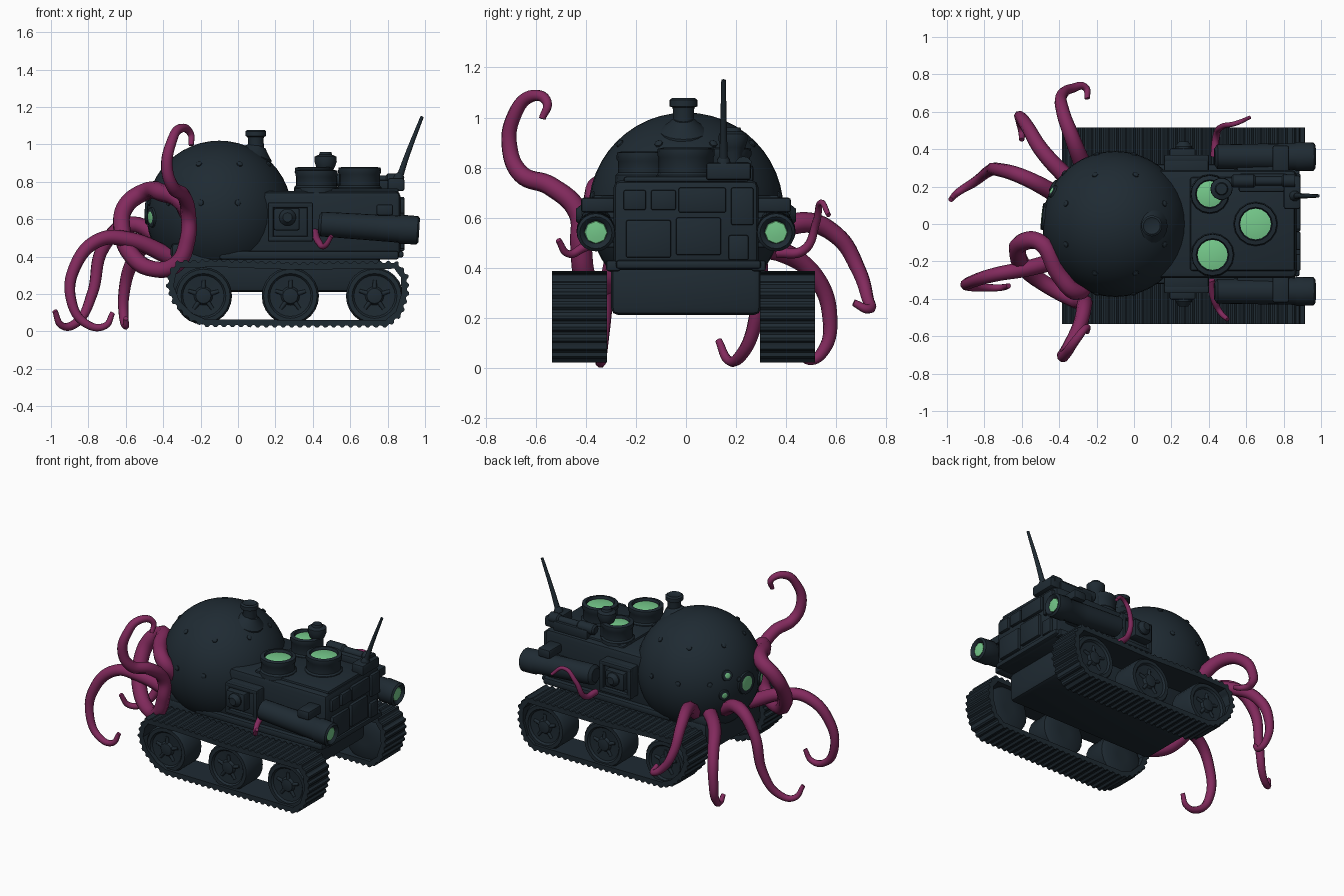
import bpy, bmesh, math
from mathutils import Vector

if "Cube" in bpy.data.objects:
    bpy.data.objects.remove(bpy.data.objects["Cube"], do_unlink=True)


def material(name, rgb):
    m = bpy.data.materials.new(name)
    m.use_nodes = True
    m.diffuse_color = (*rgb, 1)
    m.node_tree.nodes["Principled BSDF"].inputs["Base Color"].default_value = (*rgb, 1)
    return m


SLATE = material("dark slate", (0.0135, 0.0235, 0.0325))
PURPLE = material("tentacle purple", (0.225, 0.023, 0.11))
GREEN = material("glowing green", (0.18, 0.59, 0.26))


def finish(bm, name, mat, angle=35):
    bmesh.ops.recalc_face_normals(bm, faces=bm.faces)
    me = bpy.data.meshes.new(name)
    bm.to_mesh(me)
    bm.free()
    me.materials.append(mat)
    me.polygons.foreach_set("use_smooth", [True] * len(me.polygons))
    me.set_sharp_from_angle(angle=math.radians(angle))
    ob = bpy.data.objects.new(name, me)
    bpy.context.collection.objects.link(ob)
    return ob


def box(name, x, y, z, bevel=0.012):
    """Bevelled box given by its (low, high) range on each axis."""
    bm = bmesh.new()
    bmesh.ops.create_cube(bm, size=1)
    for v in bm.verts:
        v.co = Vector([(r[0] + r[1]) / 2 + c * (r[1] - r[0]) for r, c in zip((x, y, z), v.co)])
    bmesh.ops.bevel(bm, geom=bm.edges[:], offset=bevel, segments=2, affect='EDGES', profile=0.5)
    return finish(bm, name, SLATE)


def lathe(name, loc, axis, profile, mat=SLATE, sides=20):
    """Turn (radius, height) points about an axis, closing both ends."""
    rot = Vector((0, 0, 1)).rotation_difference(Vector(axis))
    bm = bmesh.new()
    rings = []
    for r, h in profile:
        rings.append([bm.verts.new(Vector(loc) + rot @ Vector(
            (r * math.cos(math.tau * i / sides), r * math.sin(math.tau * i / sides), h)))
            for i in range(sides)])
    for a, b in zip(rings, rings[1:]):
        for i in range(sides):
            j = (i + 1) % sides
            bm.faces.new((a[i], a[j], b[j], b[i]))
    bm.faces.new(rings[0])
    bm.faces.new(rings[-1])
    return finish(bm, name, mat)


def tube(name, points, r0, r1, mat, power=1.0):
    """Tapered tube through a few points."""
    cu = bpy.data.curves.new(name, 'CURVE')
    cu.dimensions = '3D'
    cu.bevel_depth, cu.bevel_resolution, cu.resolution_u = 1, 2, 8
    cu.use_fill_caps = True
    sp = cu.splines.new('BEZIER')
    sp.bezier_points.add(len(points) - 1)
    for i, (bp, p) in enumerate(zip(sp.bezier_points, points)):
        bp.co = p
        bp.handle_left_type = bp.handle_right_type = 'AUTO'
        bp.radius = r0 + (r1 - r0) * (i / (len(points) - 1)) ** power
    ob = bpy.data.objects.new(name, cu)
    bpy.context.collection.objects.link(ob)
    me = bpy.data.meshes.new_from_object(ob.evaluated_get(bpy.context.evaluated_depsgraph_get()))
    bpy.data.objects.remove(ob)
    bm = bmesh.new()
    bm.from_mesh(me)
    return finish(bm, name, mat, 50)


# Toothed track belts
OUTLINE = [Vector(p) for p in (
    (-.32, .37), (-.36, .32), (-.375, .24), (-.34, .15), (-.26, .07), (-.18, .035), (.3, .032),
    (.8, .032), (.87, .09), (.905, .2), (.9, .3), (.85, .365), (.7, .365), (.3, .36), (-.1, .375))]


def resample(pts, n):
    pts = pts + pts[:1]
    lens = [(b - a).length for a, b in zip(pts, pts[1:])]
    out, k, done = [], 0, 0.0
    for i in range(n):
        d = sum(lens) * i / n
        while d > done + lens[k]:
            done += lens[k]
            k += 1
        out.append(pts[k].lerp(pts[k + 1], (d - done) / lens[k]))
    return out


def track(name, y, width):
    bm = bmesh.new()
    pts = resample(OUTLINE, 264)
    rows = []
    for i, p in enumerate(pts):
        t = (pts[(i + 3) % len(pts)] - pts[i - 3]).normalized()
        n = Vector((t.y, -t.x))
        if n.dot(p - Vector((.27, .2))) < 0:
            n = -n
        o = p + n * (0.011 if i % 4 < 2 else 0)
        q = p - n * 0.03
        rows.append([bm.verts.new((a.x, y + s * width / 2, a.y))
                     for a, s in ((o, -1), (o, 1), (q, 1), (q, -1))])
    for i, a in enumerate(rows):
        b = rows[(i + 1) % len(rows)]
        for k in range(4):
            bm.faces.new((a[k], a[(k + 1) % 4], b[(k + 1) % 4], b[k]))
    finish(bm, name, SLATE, 25)


WHEEL = ((.04, -.09), (.125, -.09), (.153, -.075), (.153, .075), (.143, .09), (.12, .09),
         (.11, .078), (.05, .074), (.04, .09), (.02, .094))
for s, side in ((1, "left"), (-1, "right")):
    y = s * .415 - .01
    track(side + "_track", y, .22)
    for i, x in enumerate((-.185, .28, .73)):
        lathe(f"{side}_wheel_{i}", (x, y, .19), (0, s, 0), WHEEL, sides=24)
        for k in range(5):
            a = math.tau * k / 5 + .3
            d = Vector((math.cos(a), 0, math.sin(a)))
            c = Vector((x, y + s * .075, .19))
            tube(f"{side}_spoke_{i}_{k}", [c + d * .02, c + d * .085], .014, .01, SLATE)
    # Side hatch with frame and round knob
    ys = lambda a, b: sorted((s * a, s * b))
    box(side + "_hatch_base", (.16, .4), ys(.25, .345), (.48, .69))
    for n, xr, zr in (("top", (.16, .4), (.66, .69)), ("bottom", (.16, .4), (.48, .51)),
                      ("rear", (.16, .19), (.48, .69)), ("front", (.37, .4), (.48, .69))):
        box(f"{side}_hatch_frame_{n}", xr, ys(.33, .37), zr, bevel=.008)
    box(side + "_hatch_block", (.19, .33), ys(.33, .405), (.54, .66))
    lathe(side + "_hatch_knob", (.265, s * .39, .61), (0, s, 0), ((.045, 0), (.045, .025), (.025, .05)))
    # Side lamp tube with a small glowing lens
    ax = Vector((.54, 0, -.035)).normalized()
    lathe(side + "_lamp_tube", (.43, s * .36, .575), ax,
          ((.045, 0), (.066, .015), (.07, .3), (.072, .43), (.078, .44), (.076, .53), (.064, .54),
           (.05, .53), (.045, .52)))
    lathe(side + "_lamp_lens", Vector((.43, s * .36, .575)) + ax * .519, ax,
          ((.047, 0), (.044, .006), (.02, .009)), GREEN, 8)
    box(side + "_lamp_bracket", (.55, .8), ys(.25, .33), (.5, .6))
    box(side + "_fender", (-.1, .86), ys(.26, .32), (.385, .43))
    box(side + "_corner_block", (.74, .83), ys(.28, .42), (.62, .68))

# Hull, body and rear platform
box("lower_hull", (-.36, .76), (-.3, .3), (.21, .42), bevel=.03)
box("body", (-.05, .87), (-.29, .29), (.39, .75), bevel=.03)
box("rear_platform", (-.36, .1), (-.29, .29), (.38, .475), bevel=.03)
box("deck_plate", (.3, .86), (-.25, .25), (.74, .765))
box("front_ledge", (.8, .89), (.08, .26), (.75, .82))

# Front panels
for i, (y, z) in enumerate((((-.25, -.16), (.63, .71)), ((-.14, -.04), (.63, .71)),
                            ((-.03, .16), (.62, .72)), ((-.24, -.06), (.44, .59)),
                            ((-.04, .14), (.45, .6)), ((.17, .25), (.43, .53)),
                            ((.18, .27), (.57, .72)))):
    box(f"front_panel_{i}", (.85, .89), y, z, bevel=.008)
box("front_bumper", (.82, .885), (-.28, .3), (.395, .43))

# Dome with top cap and rivets
C = Vector((-.1, 0, .63))
bm = bmesh.new()
bmesh.ops.create_uvsphere(bm, u_segments=40, v_segments=24, radius=.39)
bmesh.ops.translate(bm, verts=bm.verts, vec=C)
finish(bm, "dome", SLATE)
lathe("dome_cap_base", (.08, -.01, .92), (.4, 0, 1), ((.1, 0), (.095, .03), (.06, .06), (.04, .08)))
lathe("dome_cap", (.095, -.01, .92), (0, 0, 1),
      ((.045, 0), (.042, .11), (.044, .12), (.056, .125), (.056, .15), (.045, .158), (.03, .152)))
for ring, (count, elev) in enumerate(((12, .15), (8, .75))):
    for k in range(count):
        a = math.tau * (k + .5) / count
        d = Vector((math.cos(a) * math.cos(elev), math.sin(a) * math.cos(elev), math.sin(elev)))
        lathe(f"rivet_{ring}_{k}", C + d * .384, d, ((.018, 0), (.016, .01), (.008, .015)), sides=8)

# Glowing ports at the rear of the dome
for i, (p, r) in enumerate((((-.48, .04, .645), .062), ((-.425, .17, .73), .024),
                            ((-.425, .2, .61), .024), ((-.455, -.14, .61), .042))):
    d = (Vector(p) - C).normalized()
    base = .39 * math.cos(r / .39)
    lathe(f"rear_port_rim_{i}", C + d * (base - .02), d, ((r + .015, 0), (r + .01, .028), (r, .03)))
    lathe(f"rear_port_glow_{i}", C + d * base, d, ((r, .006), (r * .7, .011), (r * .3, .012)), GREEN)

# Roof hatches with glowing covers
for i, (x, y, top, r) in enumerate(((.42, -.165, .865, .083), (.65, 0, .88, .085),
                                    (.405, .16, .88, .072))):
    lathe(f"roof_hatch_{i}", (x, y, .74), (0, 0, 1),
          ((r + .035, 0), (r + .033, .03), (r + .024, .04), (r + .024, top - .78), (r + .03, top - .77),
           (r + .028, top - .745), (r + .005, top - .74), (r, top - .758)), sides=16)
    lathe(f"roof_hatch_glow_{i}", (x, y, top - .019), (0, 0, 1),
          ((r + .002, 0), (r * .7, .006), (r * .2, .009)), GREEN, 16)
lathe("periscope", (.468, .188, .76), (0, 0, 1),
      ((.04, 0), (.04, .1), (.05, .12), (.06, .15), (.058, .175), (.035, .185), (.03, .2)), sides=14)
lathe("roof_pipe", (.52, .23, .81), (1, 0, 0),
      ((.025, 0), (.035, .01), (.035, .12), (.025, .13), (.025, .27), (.035, .28), (.035, .34)), sides=12)
box("pipe_mount", (.56, .82), (.17, .27), (.74, .81))

# Antenna
lathe("antenna_base", (.85, .15, .78), (.25, 0, 1), ((.03, 0), (.028, .05), (.015, .07)), sides=10)
tube("antenna", [(.85, .15, .78), (.9, .15, .93), (.985, .15, 1.15)], .019, .009, SLATE)

# Tentacles
TENTACLES = {
    "looped": [(-.25, -.31, .6), (-.31, -.36, .7), (-.4, -.27, .74), (-.5, -.1, .745),
               (-.6, -.1, .67), (-.62, -.17, .54), (-.57, -.25, .41), (-.46, -.33, .335),
               (-.33, -.4, .36), (-.27, -.42, .49), (-.265, -.43, .62), (-.29, -.54, .725),
               (-.35, -.66, .775), (-.38, -.705, .88), (-.36, -.69, 1.0), (-.31, -.62, 1.085),
               (-.255, -.555, 1.06), (-.25, -.575, .995)],
    "left_arch": [(-.26, .28, .48), (-.33, .46, .58), (-.38, .6, .53), (-.385, .69, .39),
                  (-.33, .725, .28), (-.26, .73, .235), (-.25, .67, .26)],
    "left_long": [(-.33, .22, .48), (-.49, .39, .46), (-.57, .52, .36), (-.61, .575, .2),
                  (-.61, .55, .07), (-.6, .49, .03), (-.6, .45, .07)],
    "rear_arch": [(-.38, .14, .48), (-.59, .25, .57), (-.72, .29, .45), (-.78, .28, .2),
                  (-.86, .22, .05), (-.94, .17, .03), (-.98, .13, .11)],
    "rear_sweep": [(-.36, -.18, .4), (-.58, -.24, .49), (-.74, -.27, .49), (-.87, -.31, .35),
                   (-.89, -.33, .16), (-.81, -.34, .04), (-.71, -.34, .03), (-.67, -.33, .1)],
}
for n, pts in TENTACLES.items():
    tube(n + "_tentacle", pts, .048, .014, PURPLE, 3 if n == "looped" else .95)
tube("left_thin_tentacle", [(.43, .36, .46), (.44, .47, .47), (.47, .52, .58), (.55, .54, .66),
                            (.62, .57, .61)], .022, .01, PURPLE)
tube("right_thin_tentacle", [(.41, -.3, .53), (.43, -.41, .48), (.46, -.47, .455), (.5, -.51, .51)],
     .022, .012, PURPLE)
